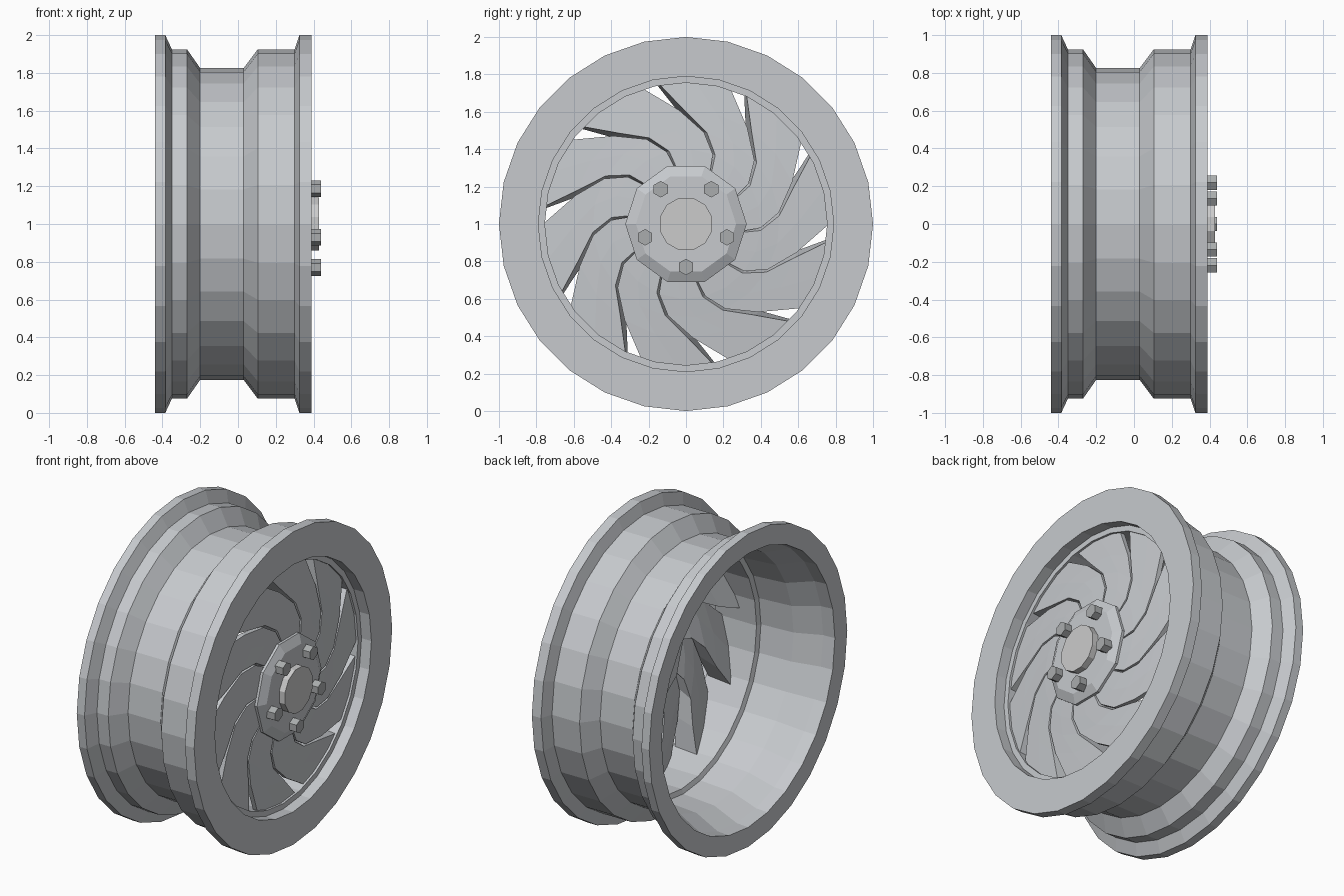
import bpy
import bmesh
from math import sin, cos, radians, pi

if "Cube" in bpy.data.objects:
    bpy.data.objects.remove(bpy.data.objects["Cube"])

ALLOY = (0.57, 0.59, 0.615, 1)
STEEL = (0.40, 0.415, 0.42, 1)
BRIGHT = (0.87, 0.88, 0.88, 1)
mats = {}


def make(name, verts, faces, color):
    """Mesh object with consistent outward normals."""
    me = bpy.data.meshes.new(name)
    me.from_pydata(verts, [], faces)
    bm = bmesh.new()
    bm.from_mesh(me)
    bmesh.ops.recalc_face_normals(bm, faces=bm.faces)
    bm.to_mesh(me)
    bm.free()
    if color not in mats:
        mats[color] = bpy.data.materials.new("metal_%d" % len(mats))
        mats[color].diffuse_color = color
    me.materials.append(mats[color])
    ob = bpy.data.objects.new(name, me)
    bpy.context.collection.objects.link(ob)
    return ob


def polar(x, r, a, cy=0.0, cz=1.0):
    return (x, cy + r * cos(a), cz + r * sin(a))


def lathe(name, profile, n, closed, color, center=(0.0, 1.0), phase=0.0):
    """Spin (x, radius) points round the wheel axis; closed = ring, else capped solid."""
    m = len(profile)
    verts = [polar(x, r, 2 * pi * i / n + phase, *center) for i in range(n) for x, r in profile]
    faces = []
    for i in range(n):
        a, b = i * m, (i + 1) % n * m
        for j in range(m if closed else m - 1):
            k = (j + 1) % m
            faces.append((a + j, a + k, b + k, b + j))
    if not closed:
        faces.append([i * m for i in range(n)])
        faces.append([i * m + m - 1 for i in range(n)])
    return make(name, verts, faces, color)


# Rim: drop-centre barrel with two flanges and a stepped front lip
lathe("rim", [(-0.44, 1.0), (-0.385, 1.0), (-0.35, 0.925), (-0.27, 0.925), (-0.20, 0.825),
              (0.03, 0.825), (0.105, 0.925), (0.30, 0.925), (0.325, 1.0), (0.39, 1.0),
              (0.39, 0.79), (0.32, 0.79), (0.32, 0.755), (0.03, 0.755), (0.02, 0.785),
              (-0.20, 0.80), (-0.36, 0.87), (-0.44, 0.875)], 28, True, ALLOY)

# Swirling turbine blades, wedge section with a nearly flat front:
# radius, clockwise angle, front and back counter-clockwise angles, back x, front x
rows = [(0.26, 26, 61, 66, 0.27, 0.35), (0.40, 33, 67, 72, 0.24, 0.34),
        (0.50, 43, 77, 82, 0.21, 0.33), (0.61, 57.5, 91, 94.5, 0.175, 0.32),
        (0.765, 72, 101, 102, 0.14, 0.305)]
for k in range(10):
    verts, faces = [], []
    for r, a0, a1, a2, x0, x1 in rows:
        for x, a in ((x1 - 0.03, a0), (x1, a0), (x1, (a0 + a1) / 2), (x1, a1),
                     (x0, a2), ((x0 + x1 - 0.03) / 2, (a0 + a2) / 2)):
            verts.append(polar(x, r, radians(a + 36 * k)))
    for i in range(len(rows) - 1):
        for j in range(6):
            a, b = i * 6 + j, i * 6 + (j + 1) % 6
            faces.append((a, b, b + 6, a + 6))
    faces += [range(6), range(len(verts) - 6, len(verts))]
    make("blade_%d" % k, verts, faces, ALLOY)

# Hub with a chamfered front
lathe("hub", [(0.25, 0.325), (0.362, 0.325), (0.39, 0.268)], 10, False, ALLOY)

# Centre cap
lathe("centre_cap", [(0.37, 0.145), (0.43, 0.145)], 12, False, BRIGHT, phase=pi / 12)

# Five hexagonal wheel nuts
for k in range(5):
    a = radians(54 + 72 * k)
    lathe("wheel_nut_%d" % k, [(0.36, 0.044), (0.44, 0.044)], 6, False, STEEL,
          center=(0.23 * cos(a), 1 + 0.23 * sin(a)), phase=pi / 6)

for m in bpy.data.materials:
    if m.users and not m.is_grease_pencil:
        m.use_nodes = True
        m.node_tree.nodes["Principled BSDF"].inputs["Base Color"].default_value = m.diffuse_color
